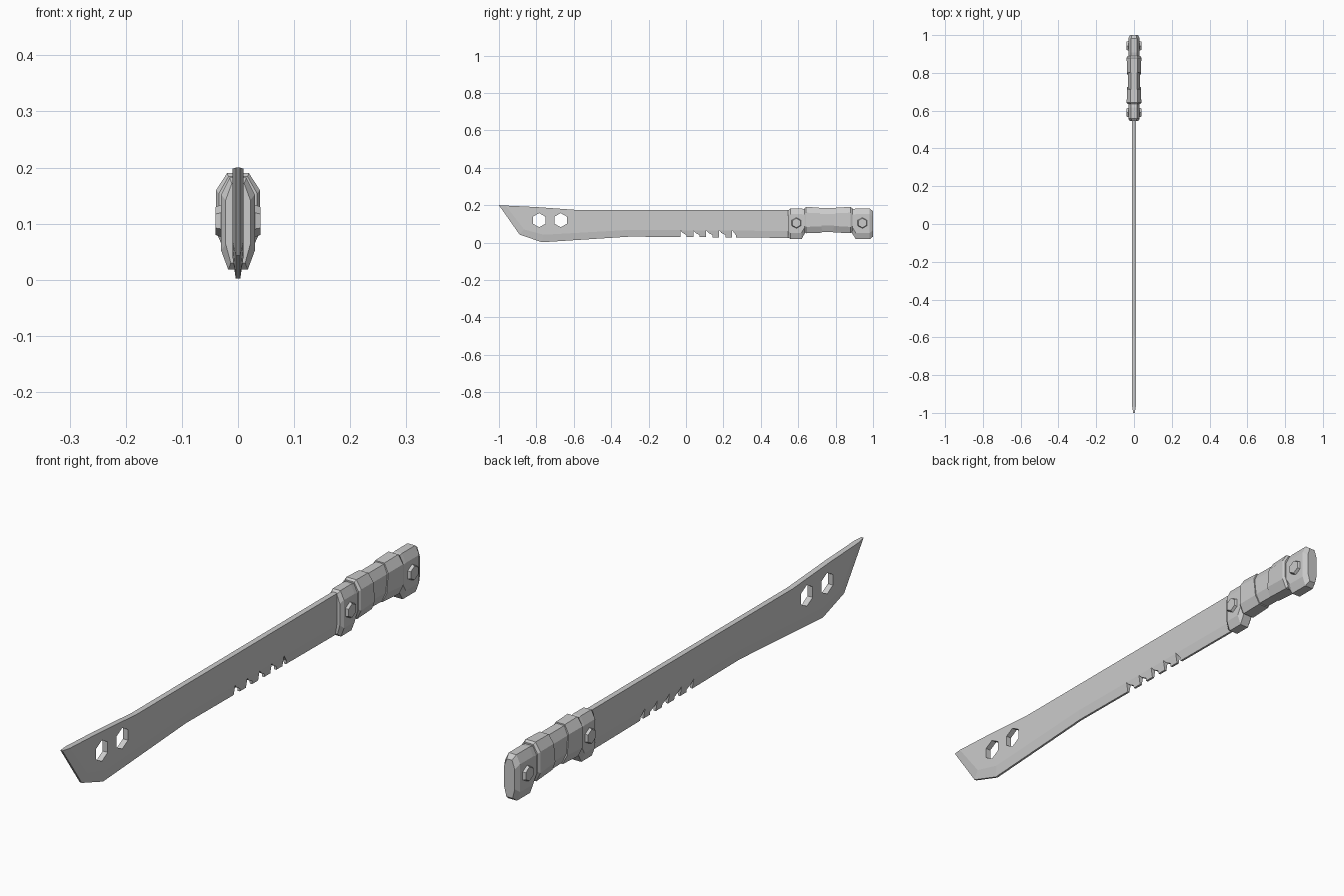
import bpy, bmesh
from math import pi
from mathutils import Matrix

if "Cube" in bpy.data.objects:
    bpy.data.objects.remove(bpy.data.objects["Cube"])


def finish(bm, name):
    bmesh.ops.recalc_face_normals(bm, faces=bm.faces)
    me = bpy.data.meshes.new(name)
    bm.to_mesh(me)
    bm.free()
    ob = bpy.data.objects.new(name, me)
    bpy.context.collection.objects.link(ob)
    return ob


def prism(name, profile, half):
    """Extrude a (y, z) profile across x."""
    bm = bmesh.new()
    a = [bm.verts.new((-half, y, z)) for y, z in profile]
    b = [bm.verts.new((half, y, z)) for y, z in profile]
    bm.faces.new(a)
    bm.faces.new(b[::-1])
    n = len(profile)
    for i in range(n):
        j = (i + 1) % n
        bm.faces.new((a[i], a[j], b[j], b[i]))
    return finish(bm, name)


def hexagon(name, x, y, z, r1, r2, depth, side=1):
    """Point-up hexagonal cone along x."""
    bm = bmesh.new()
    m = (Matrix.Translation((x, y, z)) @ Matrix.Rotation(side * pi / 2, 4, 'Y'))
    bmesh.ops.create_cone(bm, cap_ends=True, segments=6, radius1=r1,
                          radius2=r2, depth=depth,
                          matrix=m @ Matrix.Rotation(pi / 6, 4, 'Z'))
    # orient so that a corner points up
    top = max(v.co.z for v in bm.verts) - z
    if top < 0.95 * max(r1, r2):
        bmesh.ops.rotate(bm, verts=bm.verts, cent=(x, y, z),
                         matrix=Matrix.Rotation(pi / 6, 3, 'X'))
    return finish(bm, name)


def loft(name, stations, slant=lambda y: 0):
    """Octagonal sections (y, half width, bottom z, top z) joined along y."""
    bm = bmesh.new()
    rings = []
    for y, w, zb, zt in stations:
        right = [(w * .58, zb), (w, zb + .034), (w, zt - .03), (w * .5, zt)]
        pts = right + [(-x, z) for x, z in reversed(right)]
        rings.append([bm.verts.new((x, y + slant(y) * (z - .12), z)) for x, z in pts])
    for a, b in zip(rings, rings[1:]):
        for i in range(8):
            j = (i + 1) % 8
            bm.faces.new((a[i], a[j], b[j], b[i]))
    bm.faces.new(rings[0])
    bm.faces.new(rings[-1][::-1])
    return finish(bm, name)


# Blade: flat cheeks, ground lower edge and tip
spine = [(.57, .175), (-.59, .175), (-.8, .19)]
inner = [(-.965, .198), (-.865, .07), (-.76, .042), (-.3, .068), (.57, .062)]
edge = [(-1, .2), (-.89, .043), (-.77, .002), (-.3, .032), (.57, .025)]
bm = bmesh.new()
sides = []
for s in (-1, 1):
    sp, inn = ([bm.verts.new((s * .01, y, z)) for y, z in p] for p in (spine, inner))
    ed = [bm.verts.new((s * .004, y, z)) for y, z in edge]
    bm.faces.new(sp + inn)
    for i in range(4):
        bm.faces.new((inn[i], inn[i + 1], ed[i + 1], ed[i]))
    sides.append((sp + inn[:1] + ed + inn[-1:]))
n = len(sides[0])
for i in range(n):
    j = (i + 1) % n
    bm.faces.new((sides[0][i], sides[0][j], sides[1][j], sides[1][i]))
blade = finish(bm, "blade")

# Cutters: two hexagonal holes and a row of saw notches
cutters = [hexagon("hole_cutter", 0, y, .12, .038, .038, .1) for y in (-.785, -.67)]
for i in range(5):
    y = -.03 + i * .069
    w = .034 if i < 4 else .02
    cutters.append(prism("notch_cutter", [(y, .01), (y, .066), (y + .012, .052),
                                          (y + w, .04), (y + w, .01)], .05))
for c in cutters:
    c.hide_render = True
    c.hide_viewport = True
    mod = blade.modifiers.new("cut", 'BOOLEAN')
    mod.operation = 'DIFFERENCE'
    mod.solver = 'EXACT'
    mod.object = c

# Handle ends
loft("guard", [(.545, .022, .03, .172), (.558, .03, .018, .182),
               (.618, .03, .018, .182), (.638, .03, .055, .178)])
loft("pommel", [(.885, .03, .055, .178), (.908, .03, .018, .182),
                (.982, .03, .018, .182), (1, .021, .032, .168)])

# Grip wraps, meeting at slightly slanted seams
loft("grip_front", [(.634, .034, .056, .184), (.642, .039, .05, .19),
                    (.72, .036, .053, .188)], lambda y: -.12 if y > .7 else 0)
loft("grip_middle", [(.71, .032, .058, .184), (.81, .032, .056, .184)])
loft("grip_rear", [(.795, .036, .055, .188), (.88, .039, .05, .19),
                   (.889, .034, .056, .184)], lambda y: .12 if y < .8 else 0)

# Hexagonal bolts on both sides
for y in (.59, .943):
    for s in (-1, 1):
        hexagon("bolt", s * .0335, y, .105, .03, .025, .013, s)
